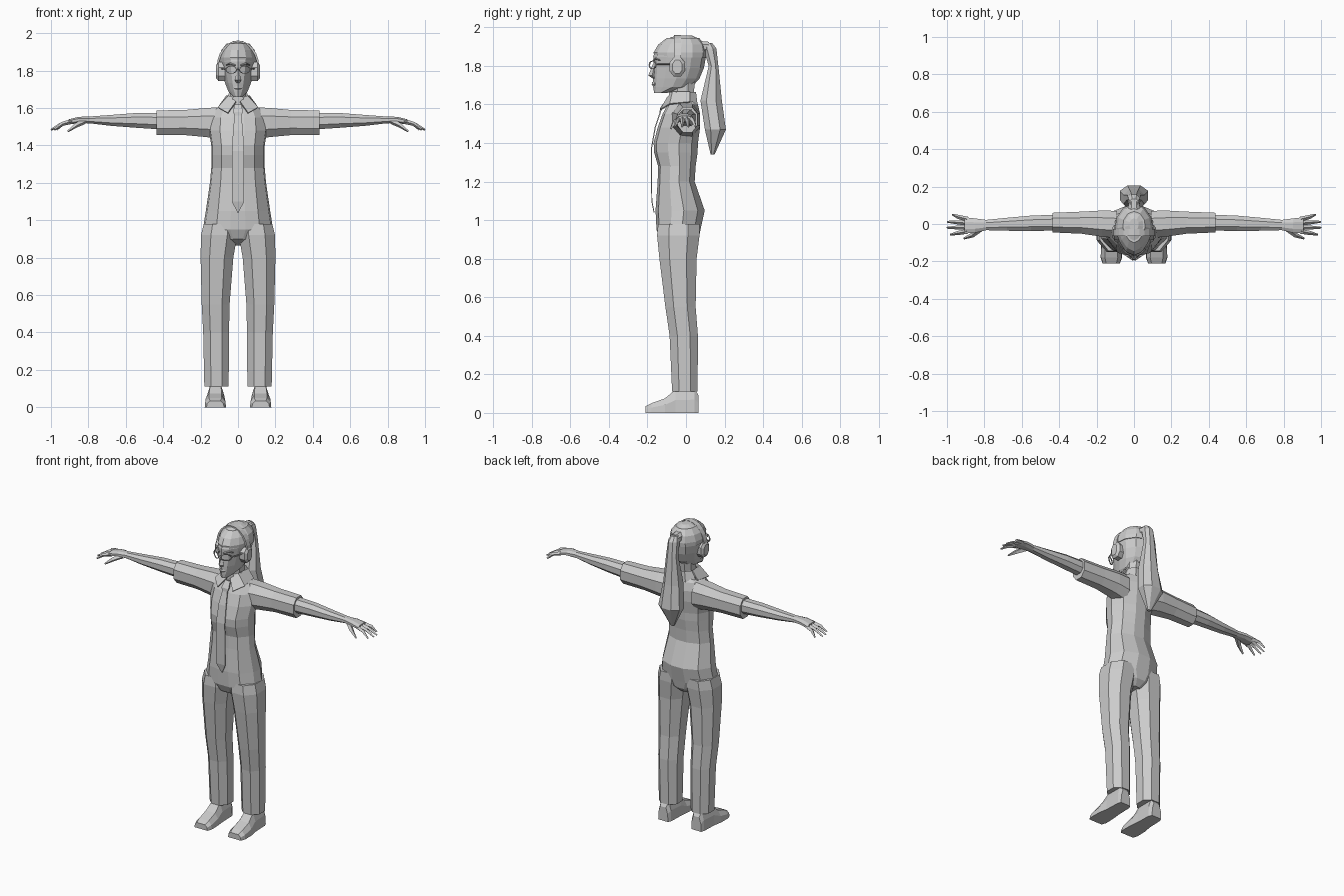
import bpy, bmesh, math
from mathutils import Vector

grey = bpy.data.materials.new("plain_grey")
grey.diffuse_color = (0.6, 0.6, 0.6, 1)

# Half cross-sections, completed by symmetry
def sym(half):
    return half + [(-a, b) for a, b in reversed(half) if abs(a) > 1e-6]

BODY = sym([(.22, -1), (.62, -.88), (.95, -.35), (1, .15), (.75, .72), (.25, 1)])
HEAD = sym([(0, -1), (.42, -.86), (.74, -.5), (1, 0), (.92, .45), (.55, .85), (0, 1)])
OCT = sym([(.45, -1), (1, -.45), (1, .45), (.45, 1)])
SHOE = sym([(1, -1), (.95, .1), (.6, 1)])
BOX = sym([(1, -1), (1, 1)])
DIAMOND = sym([(0, -1), (1, 0), (0, 1)])


def finish(name, bm, mirror=False):
    bmesh.ops.recalc_face_normals(bm, faces=bm.faces)
    me = bpy.data.meshes.new(name)
    bm.to_mesh(me)
    bm.free()
    me.materials.append(grey)
    ob = bpy.data.objects.new(name, me)
    bpy.context.collection.objects.link(ob)
    if mirror:
        ob.modifiers.new("mirror", 'MIRROR').use_clip = False
    return ob


def skin(name, rings, mirror=False, caps=True):
    """Join a list of equal rings of points into a tube."""
    bm = bmesh.new()
    vs = [[bm.verts.new(p) for p in r] for r in rings]
    n = len(vs[0])
    for a, b in zip(vs, vs[1:]):
        for i in range(n):
            bm.faces.new((a[i], a[(i + 1) % n], b[(i + 1) % n], b[i]))
    if caps:
        bm.faces.new(vs[0])
        bm.faces.new(vs[-1])
    return finish(name, bm, mirror)


def loft(name, shape, axis, rows, mirror=False, caps=True):
    """Rows hold (position on axis, low a, high a, low b, high b)."""
    rings = []
    for t, a0, a1, b0, b1 in rows:
        ring = []
        for u, v in shape:
            a = (a0 + a1) / 2 + u * (a1 - a0) / 2
            b = (b0 + b1) / 2 + v * (b1 - b0) / 2
            ring.append({'z': (a, b, t), 'x': (t, a, b), 'y': (a, t, b)}[axis])
        rings.append(ring)
    return skin(name, rings, mirror, caps)


def centred(name, shape, rows, caps=True):
    """Upright loft centred on x = 0; rows hold (z, half width, y0, y1)."""
    return loft(name, shape, 'z', [(z, -w, w, a, b) for z, w, a, b in rows], caps=caps)


def rod(name, pts, shape=DIAMOND, mirror=True):
    """Tapered rod through (x, y, z, radius) points."""
    rings = []
    for i, p in enumerate(pts):
        q, r = pts[max(i - 1, 0)], pts[min(i + 1, len(pts) - 1)]
        d = (Vector(r[:3]) - Vector(q[:3])).normalized()
        side = d.cross(Vector((0, 0, 1))).normalized()
        up = side.cross(d)
        rings.append([Vector(p[:3]) + (side * u + up * v) * p[3] for u, v in shape])
    return skin(name, rings, mirror)


# Shirt and hips
centred("torso", BODY, [
    (.865, .05, -.07, .03), (.90, .12, -.13, .065), (.95, .188, -.153, .075),
    (1.05, .172, -.158, .097), (1.20, .150, -.147, .045), (1.28, .143, -.145, .05),
    (1.35, .143, -.165, .06), (1.40, .143, -.168, .062), (1.48, .155, -.147, .073),
    (1.55, .150, -.122, .073), (1.60, .118, -.095, .062), (1.625, .06, -.075, .05)])

# Trousers
loft("trouser_leg", OCT, 'z', [
    (.11, .05, .18, -.072, .06), (.40, .048, .186, -.085, .062),
    (.55, .045, .194, -.107, .05), (.80, .025, .20, -.138, .055),
    (.92, .004, .198, -.15, .07), (.98, .01, .183, -.145, .07)], mirror=True)

# Shoes
loft("shoe", SHOE, 'y', [
    (.066, .085, .155, 0, .09), (.045, .075, .163, 0, .125), (-.055, .072, .167, 0, .12),
    (-.11, .066, .177, 0, .075), (-.18, .064, .178, 0, .05),
    (-.21, .075, .168, 0, .035)], mirror=True)

# Short sleeves, arms and palms
loft("sleeve", OCT, 'x', [
    (.09, -.075, .07, 1.43, 1.605), (.17, -.068, .072, 1.445, 1.60),
    (.28, -.052, .066, 1.455, 1.59), (.435, -.045, .06, 1.455, 1.587)], mirror=True)
loft("arm", OCT, 'x', [
    (.40, -.035, .05, 1.485, 1.575), (.55, -.037, .045, 1.495, 1.573),
    (.68, -.036, .033, 1.505, 1.563), (.79, -.033, .022, 1.518, 1.555),
    (.85, -.047, .03, 1.52, 1.553), (.905, -.05, .036, 1.512, 1.54)], mirror=True)

# Fingers and thumb
for label, y0, y1, tip in (("little", .026, .05, .97), ("ring", .005, .012, .998),
                           ("middle", -.017, -.02, 1.0), ("index", -.039, -.057, .982)):
    rod(label + "_finger", [(.89, y0, 1.528, .013), (.94, (y0 + y1) / 2, 1.515, .011),
                            (tip, y1, 1.484, .005)])
rod("thumb", [(.82, -.025, 1.53, .016), (.865, -.06, 1.508, .013), (.91, -.078, 1.475, .005)])

# Neck and collar
centred("neck", OCT, [(1.58, .055, -.09, .045), (1.66, .043, -.075, .04), (1.74, .043, -.08, .05)])
centred("collar_band", OCT, [(1.60, .085, -.09, .06), (1.665, .058, -.088, .052)], caps=False)
bm = bmesh.new()
flap = [bm.verts.new(p) for p in ((.012, -.1, 1.635), (.055, -.135, 1.575), (.108, -.085, 1.605),
                                  (.10, .02, 1.615), (.062, .02, 1.668), (.05, -.07, 1.668))]
for ids in ((0, 1, 2, 5), (2, 3, 4, 5)):
    bm.faces.new([flap[i] for i in ids])
finish("collar_flap", bm, True).modifiers.new("cloth", 'SOLIDIFY').thickness = .008

# Tie
centred("tie", BOX, [(1.62, .018, -.108, -.10), (1.58, .026, -.135, -.125), (1.56, .018, -.137, -.13),
                     (1.48, .027, -.163, -.157), (1.37, .031, -.182, -.177),
                     (1.10, .033, -.180, -.175), (1.04, .002, -.168, -.163)])

# Head, face and hair
centred("head", HEAD, [
    (1.66, .026, -.165, -.10), (1.69, .052, -.170, .03), (1.735, .070, -.170, .07),
    (1.79, .085, -.168, .093), (1.85, .098, -.170, .104), (1.90, .090, -.150, .10),
    (1.94, .060, -.105, .07), (1.958, .025, -.045, .03)])
centred("nose", DIAMOND, [(1.735, .010, -.172, -.155), (1.75, .018, -.196, -.155),
                          (1.78, .010, -.183, -.155), (1.81, .007, -.172, -.155)])
centred("lips", DIAMOND, [(1.696, .010, -.172, -.155), (1.705, .024, -.178, -.145),
                          (1.718, .010, -.176, -.155)])
centred("hairline", HEAD, [(1.845, .101, -.164, .107), (1.87, .102, -.168, .109),
                           (1.91, .089, -.145, .10), (1.945, .06, -.10, .068)])

# Ponytail and its tie
centred("ponytail", OCT, [
    (1.92, .022, .095, .135), (1.89, .032, .09, .158), (1.80, .036, .118, .168),
    (1.62, .056, .075, .186), (1.47, .076, .098, .207), (1.34, .012, .128, .148)])
loft("hair_tie", OCT, 'y', [(.07, -.035, .035, 1.865, 1.93), (.12, -.027, .027, 1.87, 1.925)])

# Headphones
band = []
for i in range(13):
    t = math.pi * i / 12
    y = -.045
    band.append([(r * math.cos(t), y + w, 1.82 + (r + .028) * math.sin(t))
                 for r, w in ((.102, -.018), (.113, -.018), (.113, .018), (.102, .018))])
skin("headphone_band", band)
loft("ear_cup", OCT, 'x', [(.07, -.085, -.005, 1.745, 1.845), (.105, -.085, -.005, 1.745, 1.845),
                           (.117, -.07, -.02, 1.76, 1.83)], mirror=True)

# Glasses: rims, bridge and temples
bm = bmesh.new()
N = 10
rows = [[bm.verts.new((.036 + r * math.cos(k * math.tau / N), y + .018 * math.cos(k * math.tau / N),
                       1.805 + .72 * r * math.sin(k * math.tau / N)))
         for k in range(N)] for r, y in ((.026, -.176), (.031, -.176), (.031, -.170), (.026, -.170))]
for a, b in zip(rows, rows[1:] + rows[:1]):
    for k in range(N):
        bm.faces.new((a[k], a[(k + 1) % N], b[(k + 1) % N], b[k]))
finish("glasses_rim", bm, True)
rod("glasses_bridge", [(-.008, -.186, 1.81, .004), (.008, -.186, 1.81, .004)], mirror=False)
rod("glasses_temple", [(.064, -.158, 1.81, .004), (.082, -.11, 1.81, .004), (.095, -.05, 1.81, .004)])
rod("eyebrow", [(.014, -.172, 1.828, .004), (.04, -.156, 1.838, .005), (.062, -.135, 1.83, .003)])
